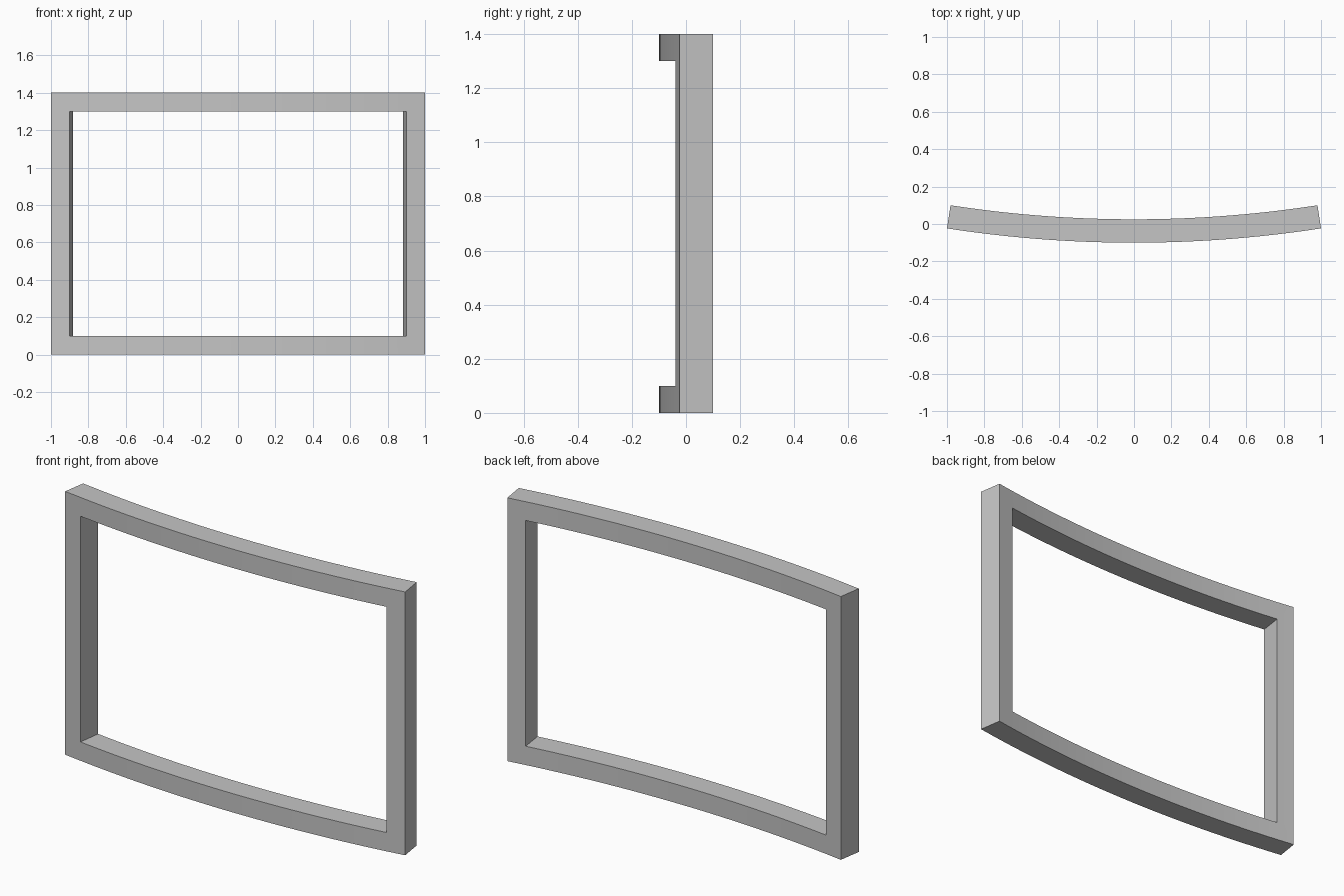
import bpy, bmesh, math

if "Cube" in bpy.data.objects:
    bpy.data.objects.remove(bpy.data.objects["Cube"])

SAG, DEPTH = 0.0765, 0.125
R = (1 + SAG ** 2) / (2 * SAG)          # front radius for a half width of 1
END, INNER = math.asin(1 / R), math.asin(0.9 / R)
STEPS = 24

grey = bpy.data.materials.new("grey")
grey.diffuse_color = (0.56, 0.56, 0.56, 1)
grey.use_nodes = True
grey.node_tree.nodes["Principled BSDF"].inputs["Base Color"].default_value = grey.diffuse_color

# Columns follow the arc, rows follow the height
angles = [-END] + [-INNER + 2 * INNER * i / STEPS for i in range(STEPS + 1)] + [END]
heights = [0, 0.1, 1.3, 1.4]
cols, rows = len(angles) - 1, len(heights) - 1


def solid(i, j):
    """True for border cells, False for the opening and the outside."""
    inside = 0 <= i < cols and 0 <= j < rows
    return inside and (i in (0, cols - 1) or j in (0, rows - 1))


bm = bmesh.new()
grid = {}
for i, a in enumerate(angles):
    for j, z in enumerate(heights):
        for k in (0, 1):
            r = R - k * DEPTH
            grid[i, j, k] = (r * math.sin(a), R - 0.1 - r * math.cos(a), z)
verts = {}


def quad(*keys):
    for key in keys:
        if key not in verts:
            verts[key] = bm.verts.new(grid[key])
    bm.faces.new([verts[key] for key in keys])


# Front, back and every exposed edge of the curved frame
for i in range(cols):
    for j in range(rows):
        if not solid(i, j):
            continue
        ring = [(i, j), (i + 1, j), (i + 1, j + 1), (i, j + 1)]
        quad(*[(*p, 0) for p in ring])
        quad(*[(*p, 1) for p in reversed(ring)])
        for n, (di, dj) in enumerate([(0, -1), (1, 0), (0, 1), (-1, 0)]):
            if not solid(i + di, j + dj):
                p, q = ring[n], ring[(n + 1) % 4]
                quad((*q, 0), (*p, 0), (*p, 1), (*q, 1))
bmesh.ops.recalc_face_normals(bm, faces=bm.faces)

mesh = bpy.data.meshes.new("curved_frame")
bm.to_mesh(mesh)
bm.free()
mesh.materials.append(grey)
frame = bpy.data.objects.new("curved_frame", mesh)
bpy.context.collection.objects.link(frame)
bpy.context.view_layer.objects.active = frame
frame.select_set(True)
bpy.ops.object.shade_smooth_by_angle(angle=math.radians(30))
